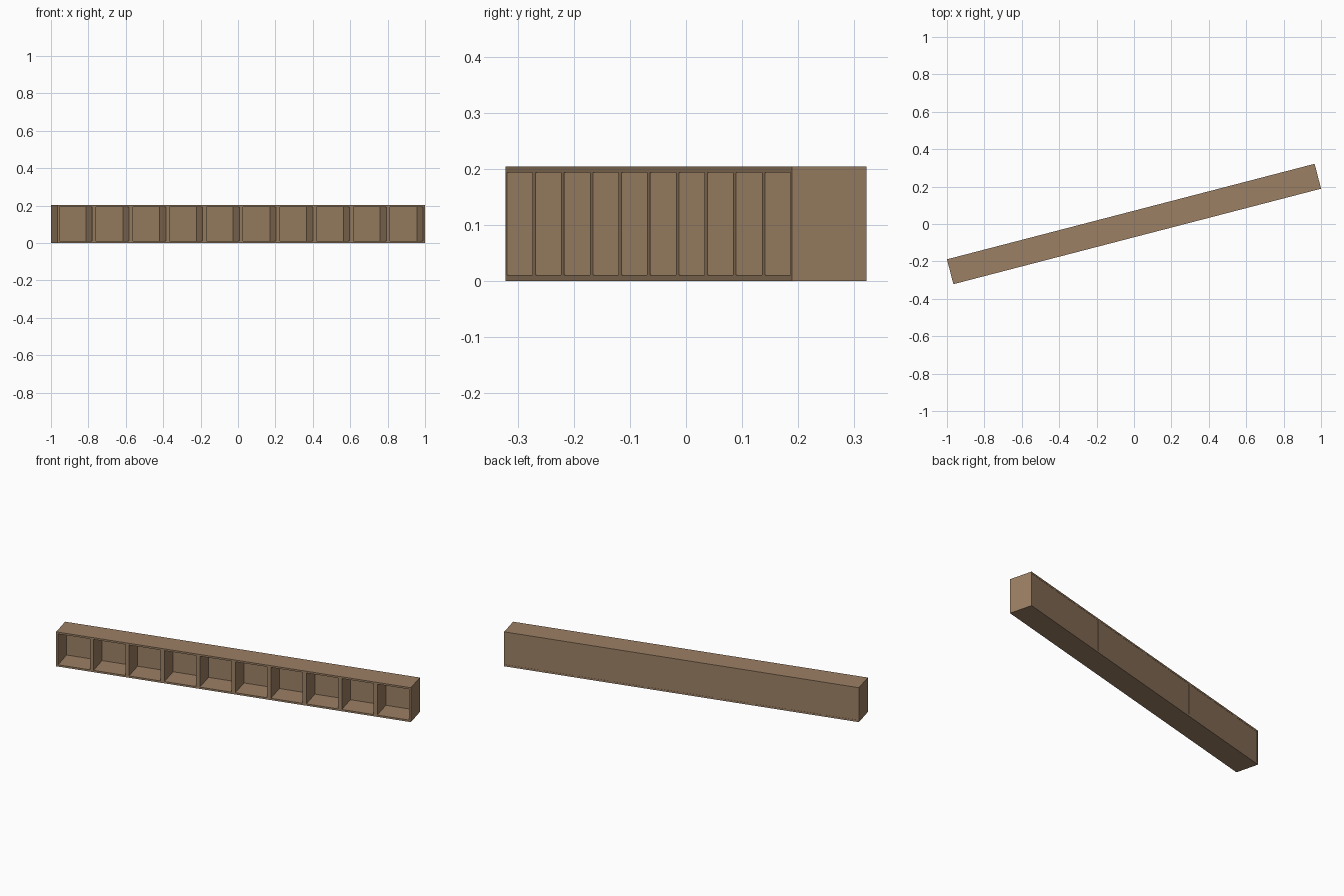
import bpy, bmesh, math
from mathutils import Matrix

if "Cube" in bpy.data.objects:
    bpy.data.objects.remove(bpy.data.objects["Cube"])

# Row of ten open-fronted cubby boxes, turned slightly about z
N, PITCH, DEPTH, H, WALL = 10, 0.2031, 0.1374, 0.204, 0.0106
TURN = Matrix.Rotation(math.radians(14.56), 4, 'Z')

wood = bpy.data.materials.new("brown wood")
wood.diffuse_color = (0.33, 0.215, 0.127, 1)
wood.use_nodes = True
wood.node_tree.nodes["Principled BSDF"].inputs["Base Color"].default_value = wood.diffuse_color


def make_object(name, bm):
    bmesh.ops.recalc_face_normals(bm, faces=bm.faces)
    mesh = bpy.data.meshes.new(name)
    bm.to_mesh(mesh)
    bm.free()
    mesh.materials.append(wood)
    mesh.transform(TURN)
    ob = bpy.data.objects.new(name, mesh)
    bpy.context.collection.objects.link(ob)


def rect(bm, cx, w, z0, z1, y):
    h = w / 2
    return [bm.verts.new((cx + sx * h, y, z))
            for sx, z in ((-1, z0), (1, z0), (1, z1), (-1, z1))]


# Frame: a rectangular tube, open at front and back
def cubby_frame(name, cx):
    bm = bmesh.new()
    loops = [rect(bm, cx, PITCH, 0, H, -DEPTH / 2),
             rect(bm, cx, PITCH, 0, H, DEPTH / 2),
             rect(bm, cx, PITCH - 2 * WALL, WALL, H - WALL, DEPTH / 2),
             rect(bm, cx, PITCH - 2 * WALL, WALL, H - WALL, -DEPTH / 2)]
    for a, b in zip(loops, loops[1:] + loops[:1]):
        for i in range(4):
            j = (i + 1) % 4
            bm.faces.new((a[i], a[j], b[j], b[i]))
    make_object(name, bm)


# Thin back panel, set just inside the frame
def back_panel(name, cx):
    bm = bmesh.new()
    a = rect(bm, cx, PITCH - 2 * WALL, WALL, H - WALL, DEPTH / 2 - 0.005)
    b = rect(bm, cx, PITCH - 2 * WALL, WALL, H - WALL, DEPTH / 2 - 0.001)
    bm.faces.new(a)
    bm.faces.new(b)
    for i in range(4):
        j = (i + 1) % 4
        bm.faces.new((a[i], a[j], b[j], b[i]))
    make_object(name, bm)


for k in range(N):
    x = (k - (N - 1) / 2) * PITCH
    cubby_frame(f"cubby_frame_{k + 1}", x)
    back_panel(f"back_panel_{k + 1}", x)
